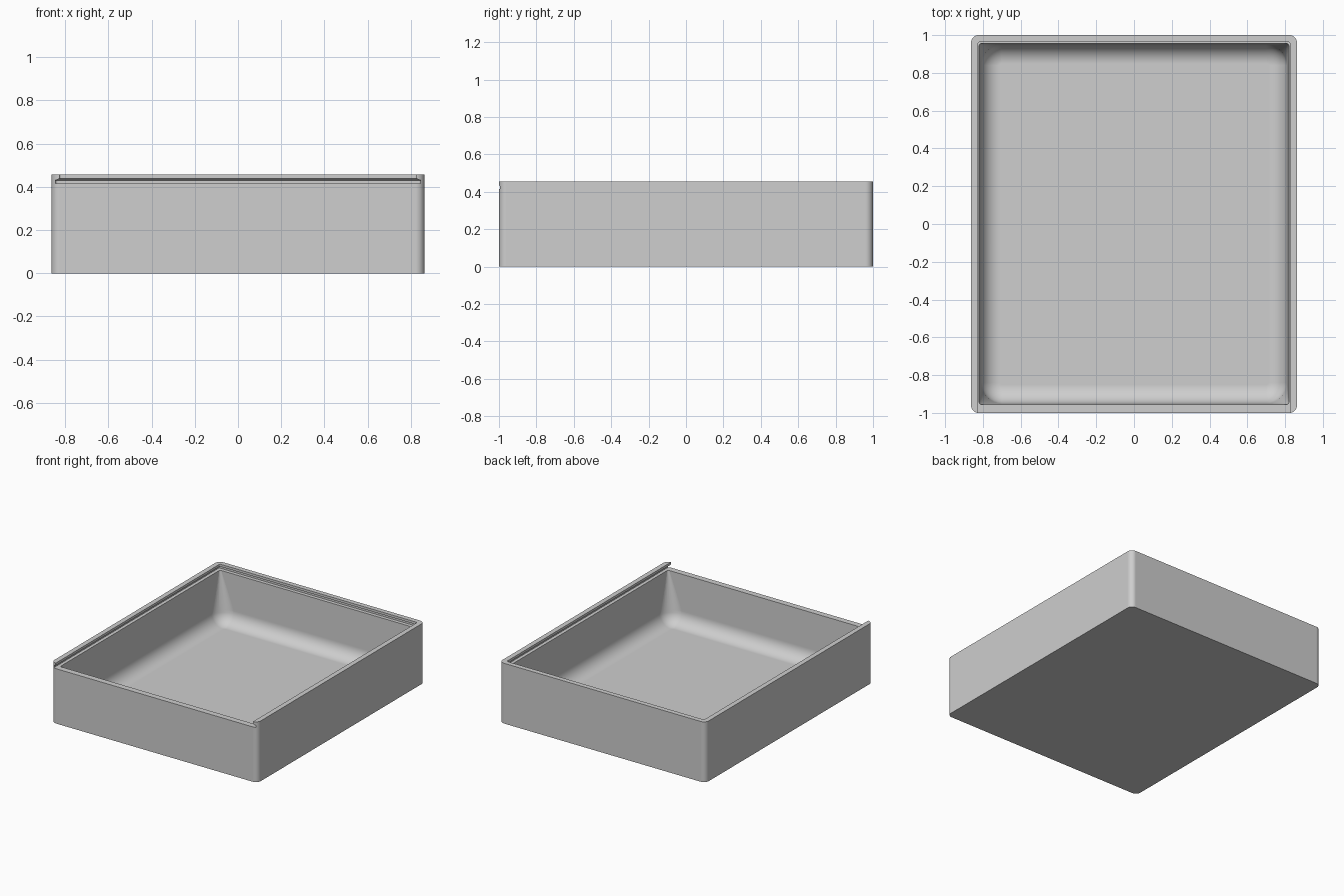
import bpy, bmesh
from math import sin, cos, pi, radians

cube = bpy.data.objects.get("Cube")
if cube:
    bpy.data.objects.remove(cube, do_unlink=True)

HEIGHT, LEDGE = 0.456, 0.415
FLOOR, FILLET, STEPS = 0.04, 0.1, 8


def ring(hx, y0, y1, r, z):
    """Rounded rectangle at height z, counter-clockwise."""
    corners = [(hx - r, y1 - r), (r - hx, y1 - r), (r - hx, y0 + r), (hx - r, y0 + r)]
    pts = []
    for k, (cx, cy) in enumerate(corners):
        for i in range(STEPS + 1):
            a = (k + i / STEPS) * pi / 2
            pts.append((cx + r * cos(a), cy + r * sin(a), z))
    return pts


def loft(name, rings):
    """Closed solid through a stack of rings, bottom to top."""
    bm = bmesh.new()
    loops = [[bm.verts.new(p) for p in pts] for pts in rings]
    n = len(loops[0])
    for low, high in zip(loops, loops[1:]):
        for i in range(n):
            j = (i + 1) % n
            bm.faces.new((low[i], low[j], high[j], high[i]))
    bm.faces.new(loops[0][::-1])
    bm.faces.new(loops[-1])
    mesh = bpy.data.meshes.new(name)
    bm.to_mesh(mesh)
    bm.free()
    obj = bpy.data.objects.new(name, mesh)
    bpy.context.collection.objects.link(obj)
    return obj


# Outer block with rounded upright corners
tray = loft("tray_body", [ring(0.863, -1, 1, 0.04, z) for z in (0, HEIGHT)])

# Cavity: filleted floor, walls flaring to a squarer mouth
cavity_rings = []
for i in range(STEPS + 1):
    a = i / STEPS * pi / 2
    inset = FILLET * (1 - sin(a))
    hy = 0.95 - inset
    cavity_rings.append(ring(0.81 - inset, -hy, hy, 0.11 - inset,
                             FLOOR + FILLET * (1 - cos(a))))
for z in (LEDGE, LEDGE + 0.01):
    cavity_rings.append(ring(0.82, -0.955, 0.955, 0.012, z))
cavity = loft("cavity_cutter", cavity_rings)

# Sliding lid channel: undercut rails on three sides, open at the front
slot = loft("lid_channel_cutter", [
    ring(0.845, -1.2, 0.982, 0.012, LEDGE),
    ring(0.845, -1.2, 0.982, 0.012, 0.43),
    ring(0.826, -1.2, 0.963, 0.008, 0.438),
    ring(0.826, -1.2, 0.963, 0.008, HEIGHT + 0.1),
])

bpy.ops.object.select_all(action='DESELECT')
bpy.context.view_layer.objects.active = tray
tray.select_set(True)
for cutter in (cavity, slot):
    cutter.hide_render = True
    mod = tray.modifiers.new(cutter.name, 'BOOLEAN')
    mod.operation, mod.solver, mod.object = 'DIFFERENCE', 'EXACT', cutter
    bpy.ops.object.modifier_apply(modifier=mod.name)
    bpy.data.objects.remove(cutter, do_unlink=True)

# Soft fillets with crisp rims
bpy.ops.object.shade_smooth_by_angle(angle=radians(30))
weighted = tray.modifiers.new("even_shading", 'WEIGHTED_NORMAL')
weighted.keep_sharp = True

# Plain grey
grey = bpy.data.materials.new("light_grey")
grey.use_nodes = True
color = (0.62, 0.62, 0.62, 1)
grey.diffuse_color = color
grey.node_tree.nodes["Principled BSDF"].inputs["Base Color"].default_value = color
tray.data.materials.clear()
tray.data.materials.append(grey)
